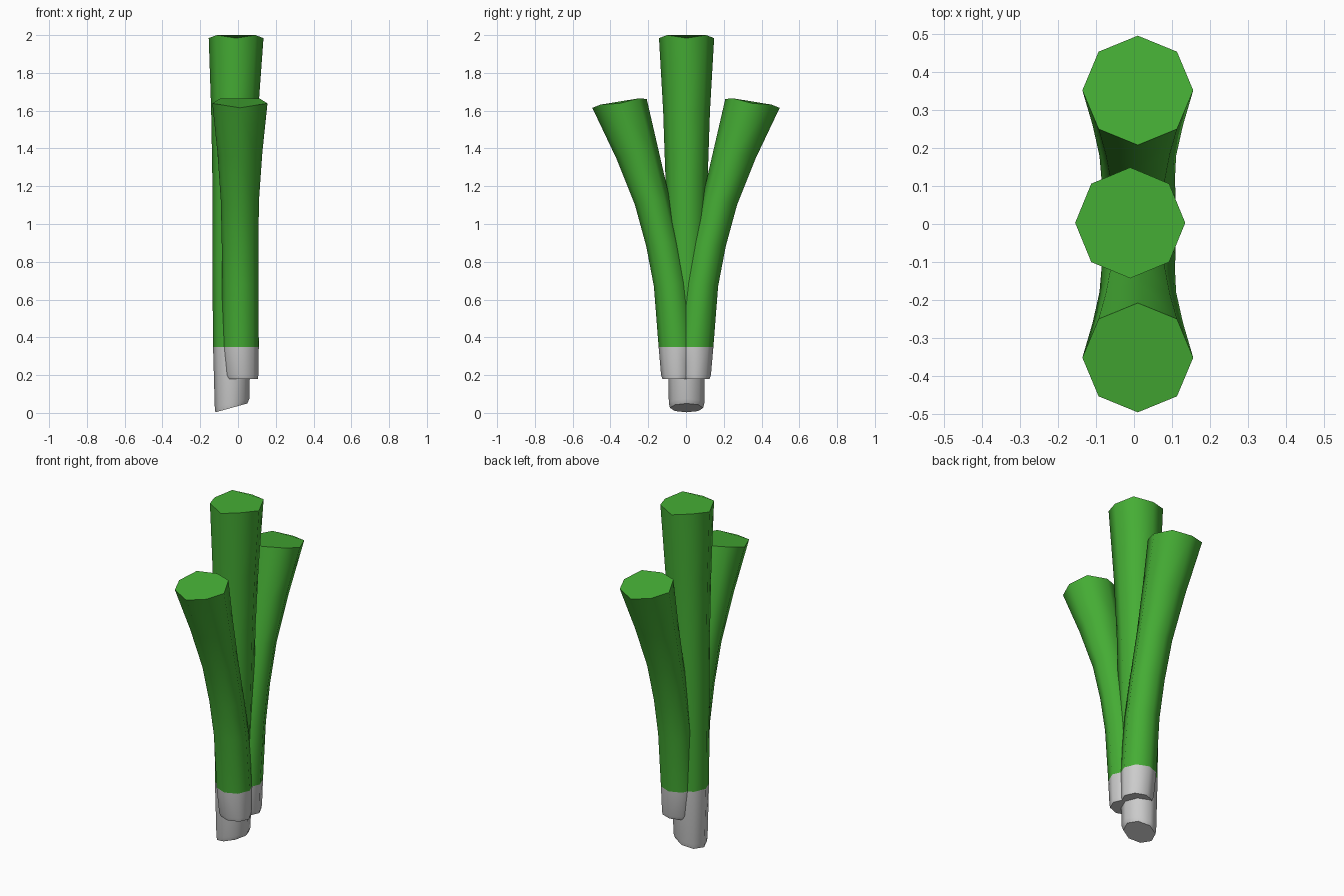
import bpy, bmesh, math
from mathutils import Vector

if "Cube" in bpy.data.objects:
    bpy.data.objects.remove(bpy.data.objects["Cube"])

SIDES = 8
green = bpy.data.materials.new("leaf_green")
green.diffuse_color = (0.06, 0.42, 0.035, 1)
green.use_nodes = True
green.node_tree.nodes["Principled BSDF"].inputs["Base Color"].default_value = green.diffuse_color


def tube(name, rings, cap_first, cap_last, mat=None, zigzag=0.0):
    """Loft octagon rings given as (edge point, opposite edge point, half-width vector)."""
    bm = bmesh.new()
    loops = []
    for n, (a, b, side) in enumerate(rings):
        a, b, side = Vector(a), Vector(b), Vector(side)
        mid, half = (a + b) / 2, (b - a) / 2
        loop = []
        for k in range(SIDES):
            t = math.tau * k / SIDES
            p = mid + half * math.cos(t) + side * math.sin(t)
            if n == len(rings) - 1 and k % 2:
                p.z += zigzag
            loop.append(bm.verts.new(p))
        loops.append(loop)
    for lo, hi in zip(loops, loops[1:]):
        for k in range(SIDES):
            j = (k + 1) % SIDES
            bm.faces.new((lo[k], lo[j], hi[j], hi[k]))
    if cap_first:
        bm.faces.new(loops[0][::-1])
    if cap_last:
        bm.faces.new(loops[-1])
    bmesh.ops.recalc_face_normals(bm, faces=bm.faces)
    # make sure the caps (and so the shell) face outward
    bm.faces.ensure_lookup_table()
    cap = bm.faces[-1]
    if cap.normal.z * (1 if cap_last else -1) < 0:
        bmesh.ops.reverse_faces(bm, faces=bm.faces)
    me = bpy.data.meshes.new(name)
    bm.to_mesh(me)
    bm.free()
    ob = bpy.data.objects.new(name, me)
    bpy.context.collection.objects.link(ob)
    if mat:
        me.materials.append(mat)
    bpy.ops.object.select_all(action='DESELECT')
    ob.select_set(True)
    bpy.context.view_layer.objects.active = ob
    bpy.ops.object.shade_smooth_by_angle(angle=math.radians(52))
    return ob


# Central stalk: (left x, left z, right x, right z, y half-width)
core = [(-0.12, 0.003, 0.05, 0.05, 0.088), (-0.123, 0.03, 0.06, 0.075, 0.094),
        (-0.132, 0.35, 0.066, 0.35, 0.099), (-0.136, 0.8, 0.078, 0.8, 0.104),
        (-0.136, 1.25, 0.09, 1.25, 0.112), (-0.142, 1.6, 0.107, 1.6, 0.124),
        (-0.155, 1.984, 0.135, 1.984, 0.146)]
rings = [((l, 0.003, lz), (r, 0.003, rz), (0, w, 0)) for l, lz, r, rz, w in core]
tube("central_root", rings[:3], True, False)
tube("central_leaf", rings[2:], False, True, green, 0.016)

# Side stalks: (outer y, outer z, inner y, inner z, x half-width, x centre)
bent = [(0.125, 0.18, -0.03, 0.18, 0.085, 0.02), (0.132, 0.2, -0.04, 0.2, 0.091, 0.017),
        (0.145, 0.35, -0.048, 0.35, 0.098, 0.012), (0.17, 0.67, -0.008, 0.69, 0.097, 0.012),
        (0.21, 0.88, 0.035, 0.91, 0.097, 0.011), (0.27, 1.1, 0.09, 1.15, 0.101, 0.01),
        (0.37, 1.35, 0.15, 1.41, 0.119, 0.01), (0.496, 1.615, 0.208, 1.662, 0.146, 0.01)]
for label, s in (("front", -1), ("back", 1)):
    rings = [((cx, s * oy, oz), (cx, s * iy, iz), (w, 0, 0)) for oy, oz, iy, iz, w, cx in bent]
    tube(label + "_root", rings[:3], True, False)
    tube(label + "_leaf", rings[2:], False, True, green, 0.01)
